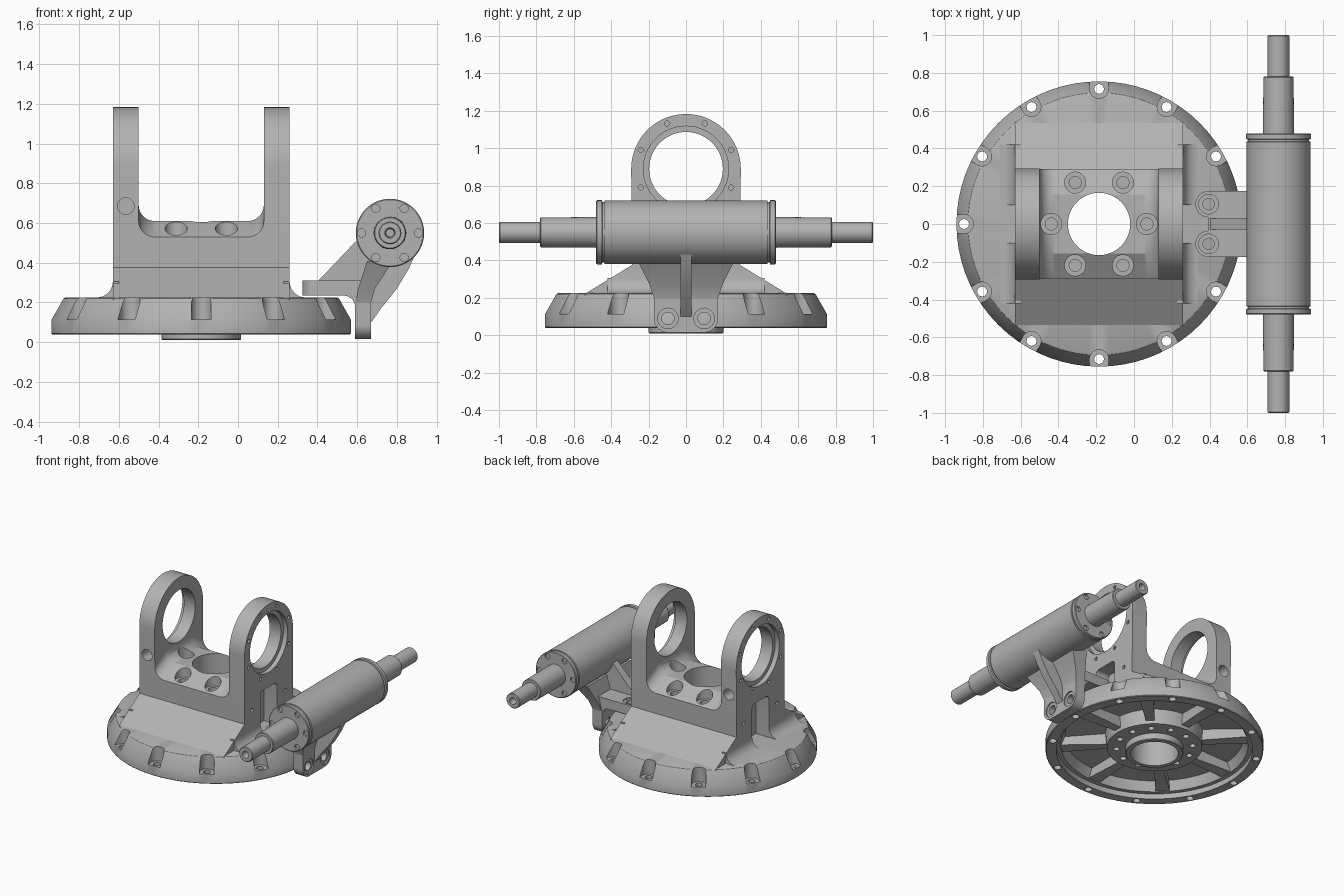
import bpy, bmesh, math
from mathutils import Matrix, Vector

if "Cube" in bpy.data.objects:
    bpy.data.objects.remove(bpy.data.objects["Cube"], do_unlink=True)

grey = bpy.data.materials.new("cast metal grey")
grey.use_nodes = True
grey.diffuse_color = (0.45, 0.45, 0.45, 1)
grey.node_tree.nodes["Principled BSDF"].inputs["Base Color"].default_value = (0.45, 0.45, 0.45, 1)

CX = -0.185                      # axis of the round base
TO_Y = Matrix.Rotation(-math.pi / 2, 4, "X")   # z axis to y axis
TO_X = Matrix.Rotation(math.pi / 2, 4, "Y")    # z axis to x axis


def loft(bm, sections):
    """Skin a list of matching point loops and cap both ends."""
    part = bmesh.new()
    rings = [[part.verts.new(p) for p in s] for s in sections]
    n = len(rings[0])
    for a, b in zip(rings, rings[1:]):
        for i in range(n):
            j = (i + 1) % n
            part.faces.new((a[i], a[j], b[j], b[i]))
    part.faces.new(rings[0])
    part.faces.new(rings[-1][::-1])
    merge(bm, part)


def merge(bm, part):
    bmesh.ops.recalc_face_normals(part, faces=part.faces)
    me = bpy.data.meshes.new("tmp")
    part.to_mesh(me)
    part.free()
    bm.from_mesh(me)
    bpy.data.meshes.remove(me)


def prism(bm, axis, outline, lo, hi):
    """Extrude a 2D outline along x (y,z), y (x,z) or z (x,y)."""
    k = "xyz".index(axis)
    place = lambda p, d: tuple(list(p[:k]) + [d] + list(p[k:]))
    loft(bm, [[place(p, d) for p in outline] for d in (lo, hi)])


def rod(bm, axis, centre, r, lo, hi, n=24):
    prism(bm, axis, arc(centre, r, 0, 360 - 360 / n, n), lo, hi)


def arc(c, r, a0, a1, n=12):
    angles = [math.radians(a0 + (a1 - a0) * i / (n - 1)) for i in range(n)]
    return [(c[0] + r * math.cos(a), c[1] + r * math.sin(a)) for a in angles]


def lathe(bm, profile, matrix, n=72):
    part = bmesh.new()
    vs = [part.verts.new((r, 0, z)) for r, z in profile]
    es = [part.edges.new((vs[i], vs[(i + 1) % len(vs)])) for i in range(len(vs))]
    bmesh.ops.spin(part, geom=vs + es, cent=(0, 0, 0), axis=(0, 0, 1),
                   angle=2 * math.pi, steps=n, use_duplicate=False)
    bmesh.ops.remove_doubles(part, verts=part.verts, dist=1e-5)
    part.transform(matrix)
    merge(bm, part)


def make(name, bm):
    me = bpy.data.meshes.new(name)
    bm.to_mesh(me)
    bm.free()
    ob = bpy.data.objects.new(name, me)
    bpy.context.collection.objects.link(ob)
    me.materials.append(grey)
    return ob


def boolean(ob, bm, op="DIFFERENCE"):
    tool = make("cutter", bm)
    tool.hide_render = True
    mod = ob.modifiers.new("cut", "BOOLEAN")
    mod.operation, mod.solver, mod.object, mod.use_self = op, "EXACT", tool, True
    deps = bpy.context.evaluated_depsgraph_get()
    result = bpy.data.meshes.new_from_object(ob.evaluated_get(deps))
    ob.modifiers.remove(mod)
    ob.data = result
    bpy.data.objects.remove(tool, do_unlink=True)


def polar(c, r, a):
    return (c[0] + r * math.cos(math.radians(a)), c[1] + r * math.sin(math.radians(a)))


# Round base: bevelled rim, hollow underside, hub and spigot
bm = bmesh.new()
lathe(bm, [(.165, .01), (.195, .01), (.2, .015), (.2, .06), (.33, .06), (.34, .17),
           (.62, .15), (.65, .08), (.68, .08), (.68, .04), (.75, .04), (.755, .045),
           (.755, .115), (.695, .22), (.685, .225), (.165, .225)],
      Matrix.Translation((CX, 0, 0)))
base = make("round_base", bm)
bm = bmesh.new()
for i in range(12):
    a = 30 * i
    c = polar((CX, 0), .715, a)
    # U-shaped bolt seat open to the outside
    seat = arc(c, .05, a + 90, a + 270) + [
        polar(polar(c, .15, a), .05, a - 90), polar(polar(c, .15, a), .05, a + 90)]
    prism(bm, "z", seat, .115, .3)
boolean(base, bm)
bm = bmesh.new()
for i in range(12):
    rod(bm, "z", polar((CX, 0), .715, 30 * i), .026, 0, .2, 16)
    rod(bm, "z", polar((CX, 0), .265, 30 * i + 15), .022, .03, .13, 16)
boolean(base, bm)

# Underside ribs
bm = bmesh.new()
for i in range(8):
    a = 45 * i
    rib = [polar(polar((CX, 0), r, a), s * w, a + 90)
           for r, s, w in ((.32, -1, .03), (.66, -1, .05), (.66, 1, .05), (.32, 1, .03))]
    prism(bm, "z", rib, .085, .19)
make("underside_ribs", bm)

# Yoke: two eared arms over a spreading foot
bm = bmesh.new()
outline = [(-.29, .375), (-.54, .222), (-.54, .2), (.54, .2), (.54, .222), (.29, .375)]
outline += arc((0, .89), .293, 0, 180, 40)
prism(bm, "x", outline, -.63, .26)
yoke = make("yoke", bm)
bm = bmesh.new()
for x, s in ((-.63, -1), (.26, 1)):
    foot = [(x - s * .03, .2), (x + s * .08, .2)]
    foot += [(x + s * (.08 + px), .305 + pz) for px, pz in arc((0, 0), .08, 270, 180, 8)]
    foot += [(x - s * .03, .305)]
    prism(bm, "y", foot, -.42, .42)
boolean(yoke, bm, "UNION")

# Saddle between the arms, with filleted corners and sloping shoulders
gap = [(.13, 1.5), (-.5, 1.5)] + arc((-.42, .69), .08, 180, 270, 8) + arc((.05, .69), .08, 270, 360, 8)
bm = bmesh.new()
loft(bm, [[(x, y, z + (dz if z < 1 else 0)) for x, z in gap]
          for y, dz in ((-.4, -.145), (-.155, 0), (.155, 0), (.4, -.145))])
boolean(yoke, bm)

# Centre bore and the trunnion bores
bm = bmesh.new()
rod(bm, "z", (CX, 0), .165, .1, .9, 48)
rod(bm, "x", (0, .89), .197, -.8, .4, 56)
boolean(yoke, bm)
bm = bmesh.new()
for x in (-.63, .26):
    rod(bm, "x", (0, .89), .228, x - .035, x + .035, 56)
for a in range(0, 360, 60):
    rod(bm, "z", polar((CX, 0), .253, a), .056, .53, .72)
boolean(yoke, bm)

# Bolt holes, side pockets and cross holes
bm = bmesh.new()
for a in range(0, 360, 60):
    rod(bm, "z", polar((CX, 0), .253, a), .032, .3, .6, 20)
for x in (-.63, .26):
    for i in range(8):
        rod(bm, "x", polar((0, .89), .262, 22.5 + 45 * i), .014, x - .04, x + .04, 12)
    for y in (-.2, .2):
        rod(bm, "x", (y, .45), .014, x - .04, x + .04, 12)
for lo, hi in ((-.8, -.52), (.15, .45)):
    prism(bm, "x", [(-.1, .226), (.1, .226)] + arc((.07, .52), .03, 0, 90, 5)
          + arc((-.07, .52), .03, 90, 180, 5), lo, hi)
for lo, hi in ((-.5, -.17), (.17, .5)):
    rod(bm, "y", (-.565, .685), .042, lo, hi)
boolean(yoke, bm)

# Side cylinder with end flanges, sleeves and shaft ends
AX, AZ = .765, .55
half = [(.17, .435), (.162, .437), (.162, .447), (.172, .45), (.172, .475), (.167, .48),
        (.082, .48), (.08, .775), (.076, .78), (.057, .78), (.057, .995), (.052, 1), (.026, 1), (.02, .95), (0, .95)]
bm = bmesh.new()
lathe(bm, [(r, -t) for r, t in half[::-1]] + half, Matrix.Translation((AX, 0, AZ)) @ TO_Y)
cylinder = make("side_cylinder", bm)
bm = bmesh.new()
for lo, hi in ((-.6, -.465), (.465, .6)):
    for a in range(0, 360, 60):
        rod(bm, "y", polar((AX, AZ), .143, a), .021, lo, hi, 16)
boolean(cylinder, bm)

# Bracket top plate with two bolt lobes
bm = bmesh.new()
plate = [(.62, -.175), (.62, .175)] + arc((.395, .105), .07, 90, 270) + arc((.395, -.105), .07, 90, 270)
prism(bm, "z", plate, .235, .31)
plate_ob = make("bracket_plate", bm)
bm = bmesh.new()
for y in (-.105, .105):
    rod(bm, "z", (.395, y), .052, .3, .4)
    rod(bm, "z", (.395, y), .03, .2, .305)
boolean(plate_ob, bm)

# Bracket leg hanging over the rim
bm = bmesh.new()
leg = [(.172, .3), (-.172, .3)] + arc((-.097, .09), .075, 180, 270) + arc((.097, .09), .075, 270, 360)
prism(bm, "x", leg, .59, .67)
leg_ob = make("bracket_leg", bm)
bm = bmesh.new()
for y in (-.097, .097):
    rod(bm, "x", (y, .09), .055, .66, .7)
    rod(bm, "x", (y, .09), .033, .5, .665)
boolean(leg_ob, bm)

# Flared web up to the cylinder, corner fillet and ribs
bm = bmesh.new()
loft(bm, [[(x0, -y, z), (x1, -y, z), (x1, y, z), (x0, y, z)]
          for x0, x1, y, z in ((.59, .67, .172, .2), (.605, .69, .195, .27), (.65, .78, .265, .41))])
prism(bm, "y", [(.6, .25), (.53, .24)] + arc((.53, .175), .06, 90, 0, 6) + [(.6, .175)], -.172, .172)
prism(bm, "y", [(.66, .09), (.678, .11), (.72, .17), (.8, .27), (.86, .37), (.9, .46),
                (.76, .5), (.65, .3)], -.03, .03)
prism(bm, "y", [(.4, .305), (.605, .52), (.72, .52), (.64, .28)], -.03, .03)
make("bracket_web_and_ribs", bm)

# Shade smooth with crisp edges
for ob in list(bpy.context.collection.objects):
    if ob.type == "MESH" and grey.name in ob.data.materials:
        bpy.ops.object.select_all(action="DESELECT")
        ob.select_set(True)
        bpy.context.view_layer.objects.active = ob
        bpy.ops.object.shade_smooth_by_angle(angle=math.radians(30))
